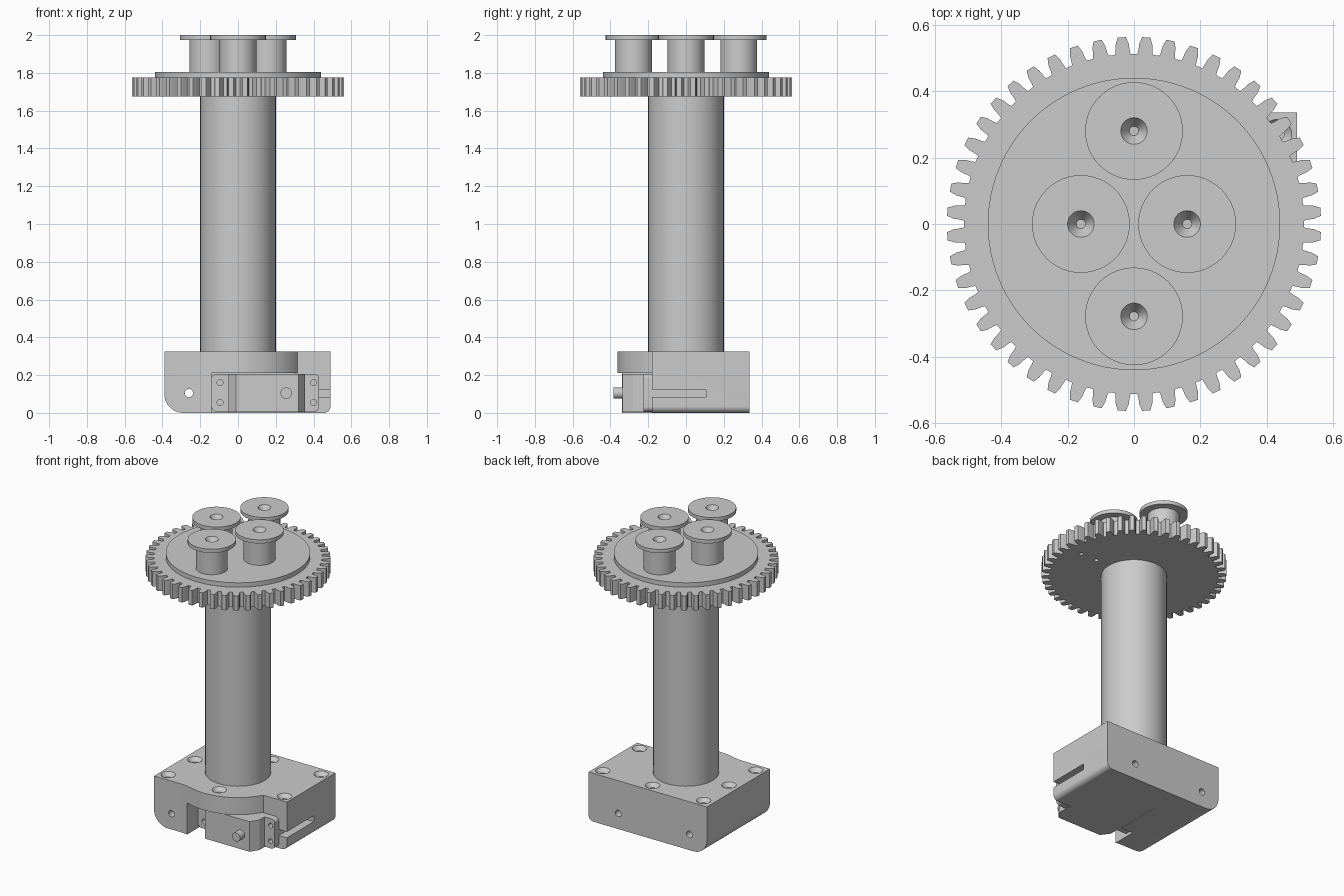
import bpy, bmesh
from math import sin, cos, pi, radians, atan2

cube = bpy.data.objects.get("Cube")
if cube:
    bpy.data.objects.remove(cube, do_unlink=True)

grey = bpy.data.materials.new("plain_grey")
grey.use_nodes = True
grey.diffuse_color = (0.6, 0.6, 0.6, 1)
grey.node_tree.nodes["Principled BSDF"].inputs["Base Color"].default_value = (0.6, 0.6, 0.6, 1)


def finish(name, bm):
    bmesh.ops.recalc_face_normals(bm, faces=bm.faces)
    mesh = bpy.data.meshes.new(name)
    bm.to_mesh(mesh)
    bm.free()
    mesh.materials.append(grey)
    obj = bpy.data.objects.new(name, mesh)
    bpy.context.collection.objects.link(obj)
    return obj


def prism(name, pts, axis, a, b):
    """Extrude a flat outline along an axis from a to b."""
    place = {"x": lambda p, q, t: (t, p, q),
             "y": lambda p, q, t: (p, t, q),
             "z": lambda p, q, t: (p, q, t)}[axis]
    bm = bmesh.new()
    low = [bm.verts.new(place(p, q, a)) for p, q in pts]
    high = [bm.verts.new(place(p, q, b)) for p, q in pts]
    bm.faces.new(low)
    bm.faces.new(high)
    n = len(pts)
    for i in range(n):
        j = (i + 1) % n
        bm.faces.new((low[i], low[j], high[j], high[i]))
    return finish(name, bm)


def lathe(name, profile, x=0, y=0, segs=48):
    """Turn (radius, height) points about a vertical axis, closing both ends."""
    bm = bmesh.new()
    rings = [[bm.verts.new((x + r * cos(2 * pi * i / segs), y + r * sin(2 * pi * i / segs), z))
              for i in range(segs)] for r, z in profile]
    for lo, hi in zip(rings, rings[1:]):
        for i in range(segs):
            j = (i + 1) % segs
            bm.faces.new((lo[i], lo[j], hi[j], hi[i]))
    bm.faces.new(rings[0])
    bm.faces.new(rings[-1])
    return finish(name, bm)


def rect(p0, q0, p1, q1, radii=(0, 0, 0, 0)):
    """Rectangle outline with a radius for each corner, from the low corner round."""
    pts = []
    corners = ((p0, q0, 1, 1), (p1, q0, -1, 1), (p1, q1, -1, -1), (p0, q1, 1, -1))
    for k, ((p, q, sp, sq), r) in enumerate(zip(corners, radii)):
        steps = 10 if r else 0
        for i in range(steps + 1):
            a = pi + k * pi / 2 + (i / steps * pi / 2 if r else 0)
            pts.append((p + sp * r + r * cos(a), q + sq * r + r * sin(a)) if r else (p, q))
    return pts


def circle(p, q, r, n=24):
    return [(p + r * cos(2 * pi * i / n), q + r * sin(2 * pi * i / n)) for i in range(n)]


def combine(obj, tools, operation="DIFFERENCE"):
    """Apply boolean tools to an object and discard them."""
    for tool in tools:
        tool.hide_render = True
        mod = obj.modifiers.new("cut", "BOOLEAN")
        mod.object, mod.operation, mod.solver = tool, operation, "EXACT"
    deps = bpy.context.evaluated_depsgraph_get()
    mesh = bpy.data.meshes.new_from_object(obj.evaluated_get(deps))
    obj.modifiers.clear()
    obj.data = mesh
    for tool in tools:
        bpy.data.objects.remove(tool, do_unlink=True)


BACK, FRONT, STEP = 0.335, -0.335, -0.18   # base depths
BASE_TOP, SHELF = 0.325, 0.21
HOLE_Z = 0.105

# Base: rounded end profile trimmed to a plan with a round boss at the front
base = prism("base_block", rect(-0.39, 0, 0.49, BASE_TOP, (0.1, 0.035, 0, 0)), "y", -0.6, BACK)
boss_r = 0.363
end = atan2(STEP, 0.315)
start = radians(-108)
arc = [(boss_r * cos(start + (end - start) * i / 24), boss_r * sin(start + (end - start) * i / 24))
       for i in range(25)]
plan = [(-0.7, BACK + 0.2), (-0.7, FRONT), (-0.19, FRONT), (-0.16, -0.336)] + arc
plan += [(0.7, STEP), (0.7, BACK + 0.2)]
combine(base, [prism("plan", plan, "z", -0.5, 0.8)], "INTERSECT")

cutters = [
    prism("motor_bay", rect(-0.14, -0.3, 0.9, SHELF), "y", -0.9, STEP),
    prism("side_slot", rect(-0.3, 0.085, 0.105, 0.125), "x", 0.43, 0.6),
    prism("floor_pocket", rect(-0.05, -0.3, 0.355, 0.12), "z", -0.1, 0.004),
    prism("through_hole", circle(-0.26, HOLE_Z, 0.022), "y", -0.6, 0.6),
    prism("back_hole", circle(0.27, HOLE_Z, 0.022), "y", 0.1, 0.6),
]
for x, y in ((0.43, 0.27), (0.43, -0.12), (0.06, 0.27), (-0.32, 0.27),
             (-0.32, 0), (-0.33, -0.27), (0.05, -0.27)):
    cutters.append(lathe("screw_hole", [(0.022, 0.23), (0.022, 0.3), (0.045, BASE_TOP), (0.045, 0.4)],
                         x, y, 24))
combine(base, cutters)

# Motor set into the front of the base
prism("motor_body", [(-0.05, STEP), (-0.05, -0.28), (-0.01, FRONT), (0.32, FRONT),
                     (0.355, -0.28), (0.355, STEP)], "z", 0.005, 0.207)
plate = prism("motor_plate", rect(-0.14, 0.007, 0.43, 0.207, (0.025,) * 4), "y", -0.225, STEP)
combine(plate, [prism("plate_hole", circle(x, z, 0.016, 16), "y", -0.3, -0.19)
                for x in (-0.095, 0.4) for z in (0.055, 0.16)])
prism("motor_shaft", circle(0.255, HOLE_Z, 0.03), "y", -0.385, FRONT)

# Column
lathe("column", [(0.2, BASE_TOP), (0.2, 1.675)], segs=64)

# Gear wheel with raised disc
TEETH = 48
outline = []
for t in range(TEETH):
    mid = (t + 0.5) * 2 * pi / TEETH
    for r, a in ((0.512, -0.046), (0.522, -0.041), (0.543, -0.036), (0.563, -0.022),
                 (0.563, 0.022), (0.543, 0.036), (0.522, 0.041), (0.512, 0.046)):
        outline.append((r * cos(mid + a), r * sin(mid + a)))
gear = prism("gear_wheel", outline, "z", 1.675, 1.775)
combine(gear, [prism("gear_hole", circle(x, 0, 0.014, 16), "z", 1.6, 1.74) for x in (0.3, 0.42)])
lathe("gear_disc", [(0.44, 1.775), (0.44, 1.805)], segs=96)

# Four flanged spools with countersunk tops
for label, x, y in (("back", 0, 0.28), ("front", 0, -0.278), ("left", 0.16, 0), ("right", -0.16, 0)):
    lathe(label + "_spool", [(0.097, 1.805), (0.097, 1.975), (0.147, 1.975), (0.147, 2.0),
                             (0.04, 2.0), (0.014, 1.96)], x, y)

# Smooth the round surfaces while keeping edges sharp
bpy.ops.object.select_all(action="DESELECT")
for obj in bpy.context.collection.objects:
    if obj.type == "MESH" and obj.data.materials and obj.data.materials[0] == grey:
        obj.select_set(True)
        bpy.context.view_layer.objects.active = obj
bpy.ops.object.shade_smooth_by_angle(angle=radians(30))
